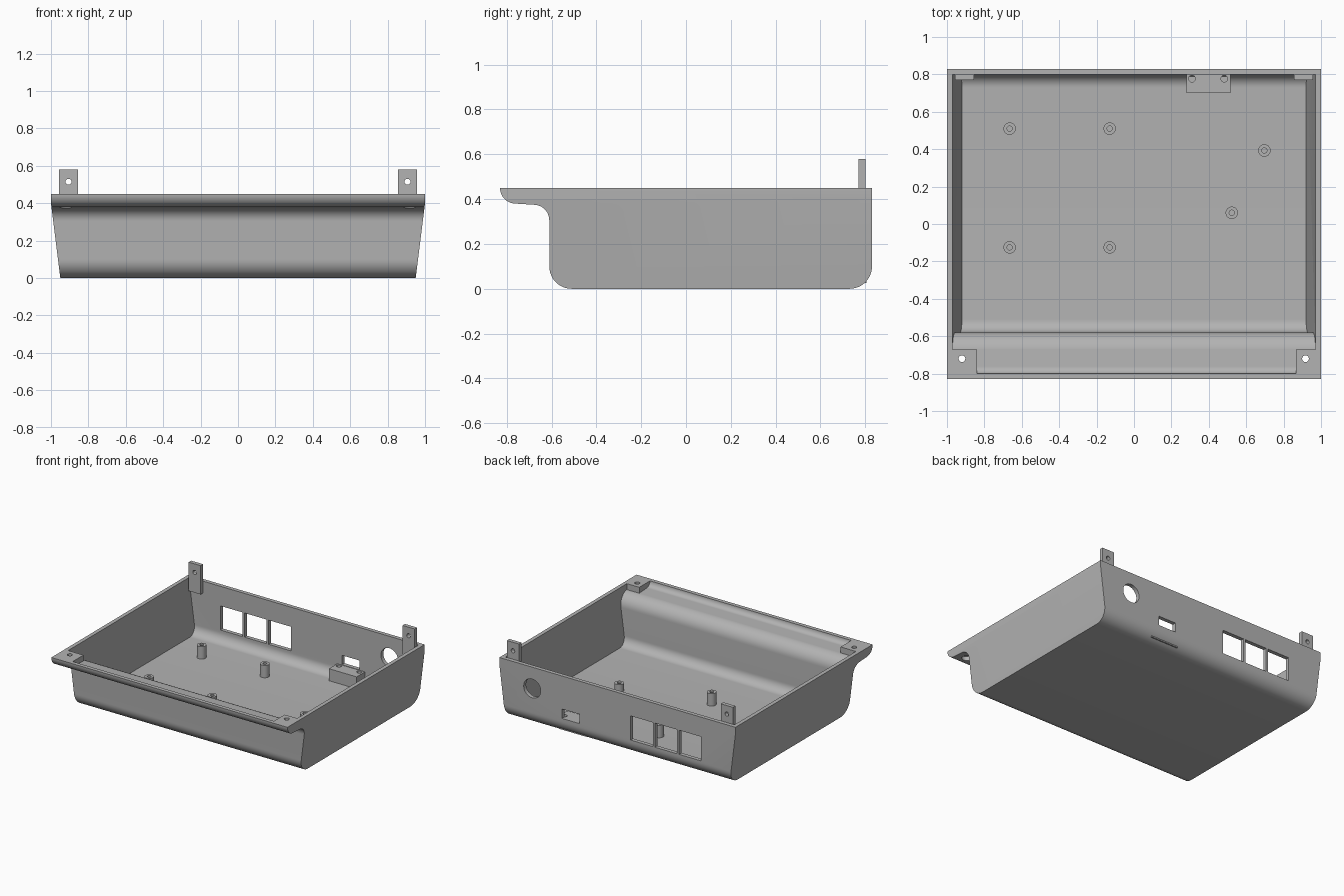
import bpy, bmesh, math
from mathutils import Vector, Matrix

cube = bpy.data.objects.get("Cube")
if cube:
    bpy.data.objects.remove(cube, do_unlink=True)

grey = bpy.data.materials.new("plain grey")
grey.use_nodes = True
COLOUR = (0.45, 0.45, 0.45, 1)
grey.diffuse_color = COLOUR
grey.node_tree.nodes["Principled BSDF"].inputs["Base Color"].default_value = COLOUR

RIM, WALL, BEND = 0.45, 0.03, 0.40


def finish(bm, name):
    bmesh.ops.recalc_face_normals(bm, faces=bm.faces)
    mesh = bpy.data.meshes.new(name)
    bm.to_mesh(mesh)
    bm.free()
    mesh.materials.append(grey)
    obj = bpy.data.objects.new(name, mesh)
    bpy.context.collection.objects.link(obj)
    return obj


def box(name, x, y, z):
    bm = bmesh.new()
    bmesh.ops.create_cube(bm, size=1)
    for v in bm.verts:
        for i, (low, high) in enumerate((x, y, z)):
            v.co[i] = high if v.co[i] > 0 else low
    return finish(bm, name)


def cylinder(name, centre, radius, depth, axis="Z"):
    bm = bmesh.new()
    turn = Matrix.Rotation(math.pi / 2, 4, "X") if axis == "Y" else Matrix()
    bmesh.ops.create_cone(bm, cap_ends=True, segments=32, radius1=radius, radius2=radius,
                          depth=depth, matrix=Matrix.Translation(centre) @ turn)
    return finish(bm, name)


def cut(obj, *cutters):
    for c in cutters:
        c.hide_render = True
        mod = obj.modifiers.new("cut", "BOOLEAN")
        mod.operation, mod.solver, mod.object = "DIFFERENCE", "EXACT", c
        bpy.context.view_layer.objects.active = obj
        bpy.ops.object.modifier_apply(modifier=mod.name)
        bpy.data.objects.remove(c, do_unlink=True)


def arc(y, z, radius, start, end, steps=12):
    angles = [math.radians(start + (end - start) * i / steps) for i in range(steps + 1)]
    return [(y + radius * math.cos(a), z + radius * math.sin(a)) for a in angles]


def side_profile(inset, top):
    """Case section in y and z, shrunk inwards by inset."""
    pts = [(0.83 - inset, top)]
    pts += arc(0.73, 0.10, 0.10 - inset, 0, -90)
    pts += arc(-0.51, 0.10, 0.10 - inset, -90, -180)
    pts += arc(-0.68, 0.305, 0.07 + inset, 0, 90)
    pts += arc(-0.76, RIM, 0.07 - inset, -90, -180)
    if top > RIM:
        pts.append((-0.83 + inset, top))
    return pts


def tapered_solid(name, profile, half_bottom, half_top):
    """Extrude a profile across x, leaning the sides out up to the bend."""
    bm = bmesh.new()
    face = bm.faces.new([bm.verts.new((-1, y, z)) for y, z in profile])
    ext = bmesh.ops.extrude_face_region(bm, geom=[face])
    new = [g for g in ext["geom"] if isinstance(g, bmesh.types.BMVert)]
    bmesh.ops.translate(bm, verts=new, vec=Vector((2, 0, 0)))
    bmesh.ops.bisect_plane(bm, geom=bm.verts[:] + bm.edges[:] + bm.faces[:],
                           plane_co=(0, 0, BEND), plane_no=(0, 0, 1))
    for v in bm.verts:
        f = min(v.co.z / BEND, 1)
        v.co.x *= half_bottom + (half_top - half_bottom) * f
    return finish(bm, name)


# Open case, with the corner pads left solid at the front of the lip
case = tapered_solid("case", side_profile(0, RIM), 0.95, 1.0)
cavity = tapered_solid("cavity", side_profile(WALL, 0.6), 0.916, 0.97)
for x in ((-1.1, -0.84), (0.865, 1.1)):
    cut(cavity, box("pad_space", x, (-0.9, -0.67), (0.2, 0.7)))
cut(case, cavity)

# Screw holes through the corner pads, widened from below
for x in (-0.92, 0.917):
    cut(case, cylinder("screw_hole", (x, -0.72, 0.42), 0.018, 0.2),
        cylinder("screw_recess", (x, -0.72, 0.36), 0.035, 0.10))

# Back wall openings
for i in range(3):
    left = -0.71 + i * 0.205
    cut(case, box("socket_window", (left, left + 0.187), (0.7, 0.9), (0.115, 0.30)))
cut(case, box("small_port", (0.32, 0.47), (0.7, 0.9), (0.125, 0.197)),
    cylinder("round_port", (0.722, 0.815, 0.287), 0.072, 0.2, "Y"))
parts = [case]

# Upright fixing tabs inside the back wall
for side, x in (("right", -0.906), ("left", 0.906)):
    tab = box(side + "_back_tab", (x - 0.051, x + 0.051), (0.77, 0.80), (0.36, 0.58))
    cut(tab, cylinder("tab_hole", (x, 0.785, 0.515), 0.016, 0.1, "Y"))
    parts.append(tab)

# Standoffs on the floor: four tall, two short
posts = [(x, y, 0.125) for x in (-0.665, -0.13) for y in (0.51, -0.125)]
posts += [(0.523, 0.06, 0.09), (0.697, 0.393, 0.09)]
for n, (x, y, top) in enumerate(posts, 1):
    low = 0.025
    post = cylinder(f"standoff_{n}", (x, y, (low + top) / 2), 0.033, top - low)
    cut(post, cylinder("standoff_hole", (x, y, top), 0.014, 0.12))
    parts.append(post)

# Ledge under the small port
ledge = box("port_ledge", (0.28, 0.515), (0.70, 0.805), (0.025, 0.122))
for x in (0.31, 0.483):
    cut(ledge, cylinder("ledge_hole", (x, 0.777, 0.122), 0.018, 0.12))
parts.append(ledge)

bpy.ops.object.select_all(action="DESELECT")
for p in parts:
    p.select_set(True)
bpy.context.view_layer.objects.active = case
bpy.ops.object.shade_smooth_by_angle(angle=math.radians(30))
